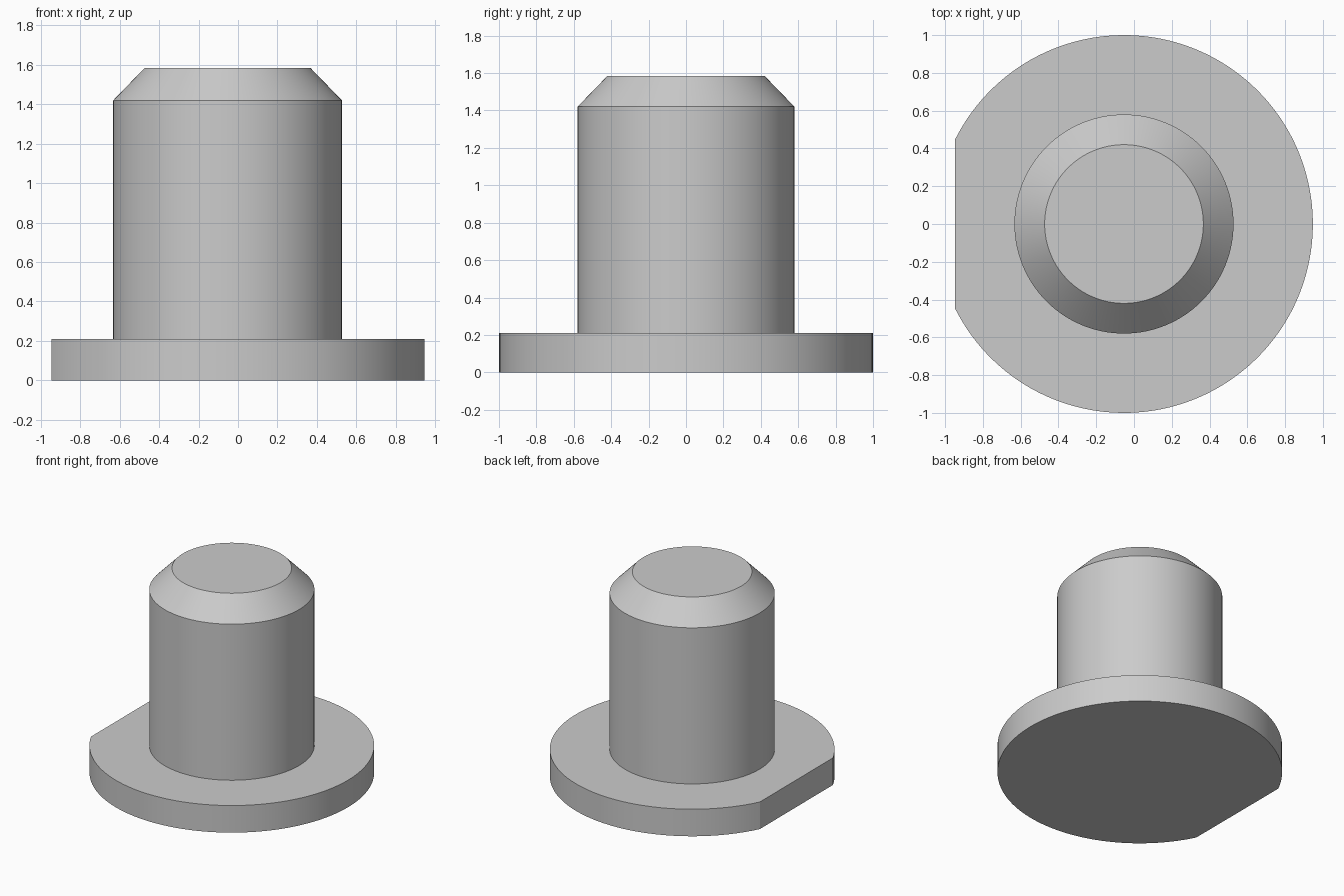
import bpy
import bmesh
import math

cube = bpy.data.objects.get("Cube")
if cube:
    bpy.data.objects.remove(cube, do_unlink=True)

SEGMENTS = 128
FLANGE_RADIUS = 1.0
FLAT_DISTANCE = 0.894
FLANGE_TOP = 0.21
PIN_RADIUS = 0.58
TIP_RADIUS = 0.42
SHOULDER_Z = 1.42
TOP_Z = 1.585
AXIS_X = (FLAT_DISTANCE - FLANGE_RADIUS) / 2

grey = bpy.data.materials.new("plain grey")
grey.use_nodes = True
colour = (0.6, 0.6, 0.6, 1)
grey.diffuse_color = colour
grey.node_tree.nodes["Principled BSDF"].inputs["Base Color"].default_value = colour


def arc(radius, z, half_angle, count, closed):
    """Points around the z axis, centred on the +x direction."""
    steps = count if closed else count - 1
    angles = [-half_angle + 2 * half_angle * i / steps for i in range(count)]
    return [(radius * math.cos(a), radius * math.sin(a), z) for a in angles]


def loft(name, rings, cap_bottom):
    """Skin matching rings from bottom to top and close the ends."""
    bm = bmesh.new()
    loops = [[bm.verts.new(p) for p in ring] for ring in rings]
    for low, high in zip(loops, loops[1:]):
        for i in range(len(low)):
            j = (i + 1) % len(low)
            bm.faces.new((low[i], low[j], high[j], high[i]))
    bm.faces.new(loops[-1])
    if cap_bottom:
        bm.faces.new(loops[0][::-1])
    mesh = bpy.data.meshes.new(name)
    bm.to_mesh(mesh)
    bm.free()
    mesh.materials.append(grey)
    obj = bpy.data.objects.new(name, mesh)
    obj.location.x = AXIS_X
    bpy.context.collection.objects.link(obj)
    bpy.ops.object.select_all(action='DESELECT')
    obj.select_set(True)
    bpy.context.view_layer.objects.active = obj
    bpy.ops.object.shade_smooth_by_angle(angle=math.radians(20))
    return obj


# Flange: a disc with one flat on the right side
flat_angle = math.pi - math.acos(FLAT_DISTANCE / FLANGE_RADIUS)
loft("flange",
     [arc(FLANGE_RADIUS, z, flat_angle, SEGMENTS, False) for z in (0, FLANGE_TOP)],
     True)

# Pin: a cylinder with a chamfered tip, standing on the flange
profile = [(PIN_RADIUS, FLANGE_TOP), (PIN_RADIUS, SHOULDER_Z), (TIP_RADIUS, TOP_Z)]
loft("pin", [arc(r, z, math.pi, SEGMENTS, True) for r, z in profile], False)
